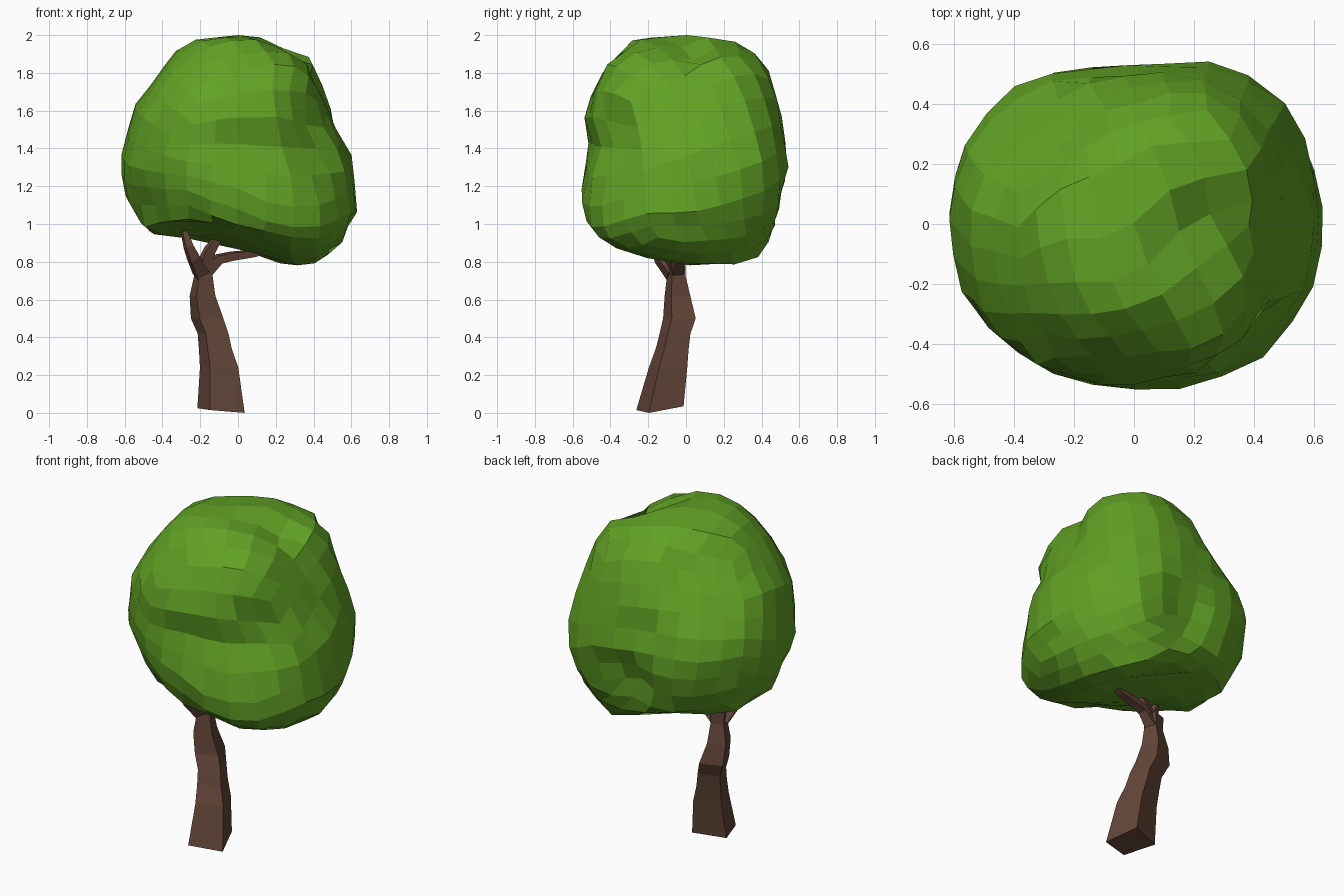
import bpy, bmesh, math, random
from mathutils import Vector, Matrix

if "Cube" in bpy.data.objects:
    bpy.data.objects.remove(bpy.data.objects["Cube"])

random.seed(7)


def material(name, rgb):
    m = bpy.data.materials.new(name)
    m.diffuse_color = (*rgb, 1)
    m.use_nodes = True
    m.node_tree.nodes["Principled BSDF"].inputs["Base Color"].default_value = m.diffuse_color
    return m


LEAF = material("leaf green", (0.12, 0.36, 0.018))
BARK = material("bark brown", (0.125, 0.06, 0.04))


def finish(bm, name, mat):
    bmesh.ops.recalc_face_normals(bm, faces=bm.faces)
    me = bpy.data.meshes.new(name)
    bm.to_mesh(me)
    bm.free()
    me.materials.append(mat)
    ob = bpy.data.objects.new(name, me)
    bpy.context.collection.objects.link(ob)
    return ob


def limb(name, sections, upright=False, foot=(0, 0, 0, 0)):
    """Four-sided tapering limb through sections of (x, y, z, radius); foot lifts the base corners."""
    bm = bmesh.new()
    pts = [Vector(s[:3]) for s in sections]
    up = Vector((0, 0, 1))
    rings = []
    for i, p in enumerate(pts):
        axis = up if upright else pts[min(i + 1, len(pts) - 1)] - pts[max(i - 1, 0)]
        q = up.rotation_difference(axis.normalized())
        r = sections[i][3]
        ring = []
        for k in range(4):
            a = math.radians(-25 + 90 * k)
            lift = foot[k] if i == 0 else 0
            ring.append(bm.verts.new(p + q @ Vector((r * math.cos(a), r * math.sin(a), lift))))
        rings.append(ring)
    for a, b in zip(rings, rings[1:]):
        for k in range(4):
            bm.faces.new((a[k], a[(k + 1) % 4], b[(k + 1) % 4], b[k]))
    bm.faces.new(rings[0])
    bm.faces.new(rings[-1])
    return finish(bm, name, BARK)


# Leaning trunk
limb("trunk", [
    (-.090, -.138, 0, .138), (-.10, -.095, .24, .112), (-.12, -.073, .34, .096),
    (-.132, -.058, .42, .09), (-.163, -.035, .50, .095), (-.188, -.045, .62, .075),
    (-.183, -.052, .73, .053), (-.182, -.056, .81, .06)],
    upright=True, foot=(0, .035, .025, .015))

# Three branches reaching into the crown
limb("left_branch", [(-.195, -.07, .74, .05), (-.235, -.135, .82, .04),
                     (-.262, -.16, .88, .03), (-.285, -.15, .96, .02)])
limb("middle_branch", [(-.185, -.06, .76, .048), (-.15, -.08, .86, .036),
                       (-.09, -.08, .95, .022), (-.06, -.07, 1.0, .015)])
limb("right_branch", [(-.17, -.05, .75, .045), (-.10, -.04, .815, .034),
                      (-.03, -.03, .83, .03), (.09, -.01, .845, .024), (.2, .01, .88, .015)])

# Crown outline from top to bottom: z on left, z on right, x range, y range
ROWS = [
    (2.00, 2.00, -.04, -.04, -.12, -.12),
    (1.97, 1.975, -.26, .18, -.29, .27),
    (1.83, 1.83, -.40, .385, -.42, .40),
    (1.62, 1.62, -.54, .465, -.53, .485),
    (1.38, 1.35, -.61, .595, -.52, .555),
    (1.18, 1.07, -.605, .625, -.555, .55),
    (.97, .92, -.50, .55, -.50, .475),
    (.92, .80, -.31, .43, -.33, .38),
    (.925, .772, .26, .26, .08, .08)]
# Hollows (positive) and swells (negative) of the leaf masses: place, reach, depth
DENTS = [((.05, .55, 1.12), .22, .09), ((.40, -.40, 1.42), .22, .06),
         ((.22, 0, 1.93), .16, .05), ((.40, -.02, 1.75), .15, .03),
         ((-.10, .53, 1.40), .22, .045), ((-.52, -.25, 1.12), .18, .03),
         ((-.33, .33, 1.72), .30, .065), ((-.20, .25, 1.90), .22, .04),
         ((-.38, -.38, 1.05), .30, .055), ((.32, .33, 1.72), .33, -.08),
         ((.43, .43, 1.35), .28, -.04), ((.28, -.32, 1.76), .24, -.045),
         ((.38, -.36, .95), .22, -.03), ((.10, -.53, 1.40), .20, .03)]
CENTRE = Vector((0, 0, 1.38))


def crown_point(d):
    f = math.acos(max(-1, min(1, d.z))) / math.pi * (len(ROWS) - 1)
    i = min(int(f), len(ROWS) - 2)
    t = f - i
    zl, zr, x0, x1, y0, y1 = [a + (b - a) * t for a, b in zip(ROWS[i], ROWS[i + 1])]
    a = math.atan2(d.y, d.x)
    c, s = math.cos(a), math.sin(a)
    k = (abs(c) ** 2.2 + abs(s) ** 2.2) ** (-1 / 2.2)   # slightly squarish ring
    x = (x0 + x1) / 2 + (x1 - x0) / 2 * c * k
    y = (y0 + y1) / 2 + (y1 - y0) / 2 * s * k
    w = max(0, min(1, (.27 - x) / .37))
    w = w * w * (3 - 2 * w)
    z = zr + (zl - zr) * w
    z += .13 * max(0, -y) * max(0, min(1, f - 5.5))     # underside rises to the front
    p = Vector((x, y, z))
    move = Vector()
    for place, reach, depth in DENTS:
        g = (p - Vector(place)).length / reach
        if g < 1:
            move += (CENTRE - p).normalized() * depth * (1 - g * g)
    return p + move


# Faceted crown from a cube rounded into a ball, then shaped by the outline
bm = bmesh.new()
bmesh.ops.create_cube(bm, size=2)
bmesh.ops.subdivide_edges(bm, edges=bm.edges[:], cuts=6, use_grid_fill=True)
turn = Matrix.Rotation(.35, 3, 'Z') @ Matrix.Rotation(.25, 3, 'X')
for v in bm.verts:
    d = Vector([math.tan(c * math.pi / 4) for c in v.co]).normalized()
    p = crown_point(turn @ d)
    out = (p - CENTRE).normalized()
    v.co = p + out * random.uniform(-.004, .014)
    v.co.z = min(v.co.z, 2.0)
finish(bm, "crown", LEAF)
